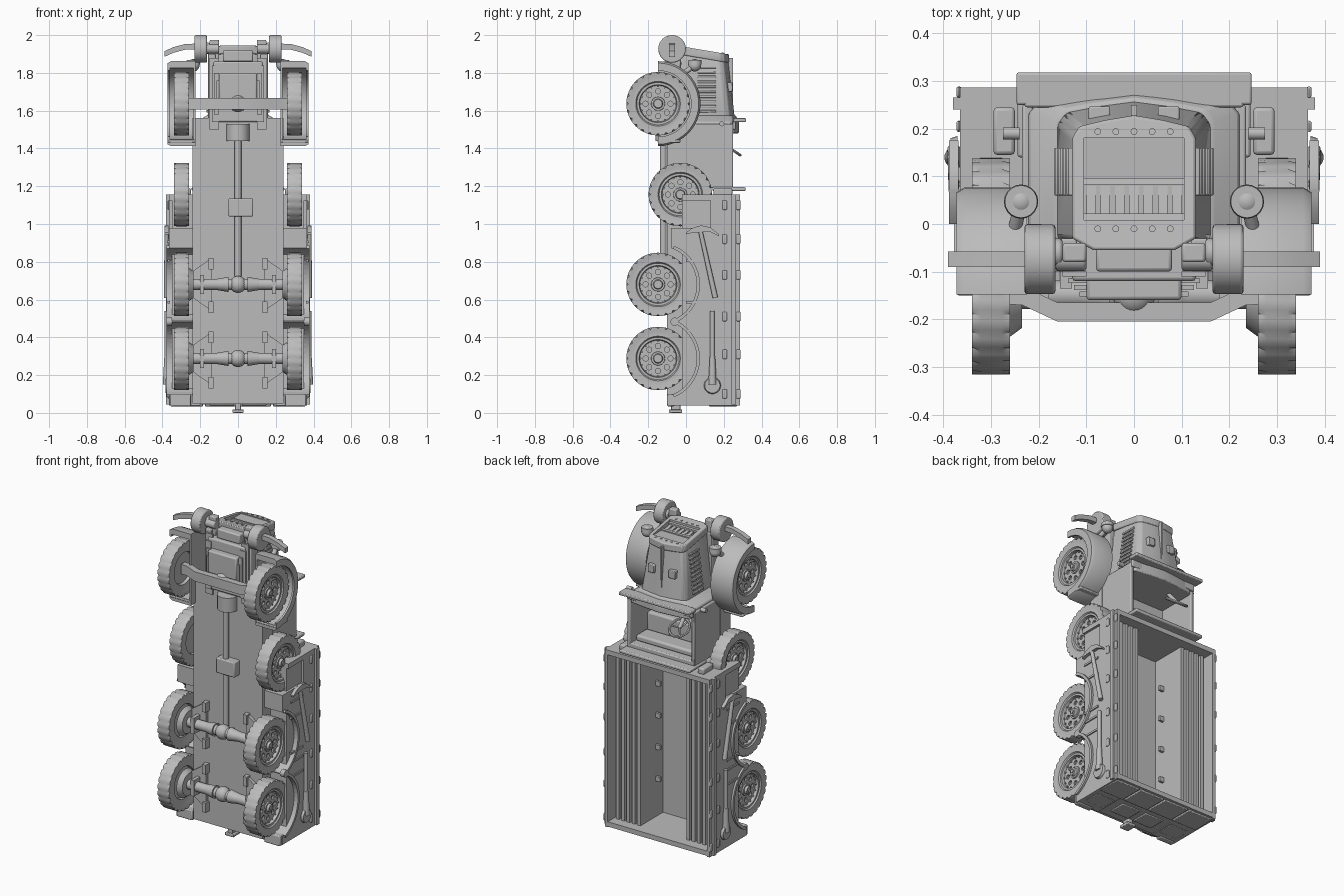
import bpy, bmesh
from math import sin, cos, pi
from mathutils import Vector, Matrix

cube = bpy.data.objects.get("Cube")
if cube:
    bpy.data.objects.remove(cube, do_unlink=True)

paint = bpy.data.materials.new("plain_grey")
paint.use_nodes = True
GREY = (0.5, 0.5, 0.5, 1)
paint.diffuse_color = GREY
paint.node_tree.nodes["Principled BSDF"].inputs["Base Color"].default_value = GREY
parts = []

def finish(name, bm, bevel=0, mirror=False):
    bmesh.ops.recalc_face_normals(bm, faces=bm.faces)
    if mirror:
        new = bmesh.ops.duplicate(bm, geom=bm.verts[:] + bm.edges[:] + bm.faces[:])["geom"]
        for v in new:
            if isinstance(v, bmesh.types.BMVert):
                v.co.x *= -1
        bmesh.ops.reverse_faces(bm, faces=[f for f in new if isinstance(f, bmesh.types.BMFace)])
    me = bpy.data.meshes.new(name)
    bm.to_mesh(me)
    bm.free()
    me.materials.append(paint)
    ob = bpy.data.objects.new(name, me)
    bpy.context.collection.objects.link(ob)
    parts.append(ob)
    if bevel:
        m = ob.modifiers.new("bevel", "BEVEL")
        m.width, m.segments, m.limit_method = bevel, 2, "ANGLE"
    return ob

def add_box(bm, x, y, z):
    size = Matrix.Diagonal((x[1] - x[0], y[1] - y[0], z[1] - z[0], 1))
    mid = Vector((x[0] + x[1], y[0] + y[1], z[0] + z[1])) / 2
    bmesh.ops.create_cube(bm, size=1, matrix=Matrix.Translation(mid) @ size)

def boxes(name, items, bevel=0, mirror=False):
    bm = bmesh.new()
    for b in items:
        add_box(bm, *b)
    return finish(name, bm, bevel, mirror)

def add_rod(bm, a, b, r, r2=None, seg=20):
    a, b = Vector(a), Vector(b)
    rot = (b - a).to_track_quat("Z", "Y").to_matrix().to_4x4()
    bmesh.ops.create_cone(bm, cap_ends=True, segments=seg, radius1=r, radius2=r if r2 is None else r2,
                          depth=(b - a).length, matrix=Matrix.Translation((a + b) / 2) @ rot)

def rods(name, items, mirror=False, bevel=0):
    bm = bmesh.new()
    for i in items:
        add_rod(bm, *i)
    return finish(name, bm, bevel, mirror)

def loft(name, sections, bevel=0, mirror=False, closed=False):
    bm = bmesh.new()
    rings = [[bm.verts.new(p) for p in s] for s in sections]
    n = len(rings[0])
    pairs = list(zip(rings, rings[1:])) + ([(rings[-1], rings[0])] if closed else [])
    for a, b in pairs:
        for i in range(n):
            bm.faces.new((a[i], a[(i + 1) % n], b[(i + 1) % n], b[i]))
    if not closed:
        bm.faces.new(rings[0])
        bm.faces.new(rings[-1])
    return finish(name, bm, bevel, mirror)

def cut(ob, cutter):
    m = ob.modifiers.new("cut", "BOOLEAN")
    m.operation, m.object, m.solver = "DIFFERENCE", cutter, "EXACT"
    cutter.hide_render = True
    cutter.hide_set(True)
    parts.remove(cutter)

# Wheel: lathed tyre with notched shoulders, drilled disc, hub
SEG = 96
TYRE = [(-.03, .1), (-.036, .14), (-.04, .155), (-.04, .168), (-.022, .168), (.022, .168),
        (.04, .168), (.04, .155), (.036, .14), (.038, .118), (.03, .112), (.03, .1), (.008, .095), (-.01, .095)]
rings = []
for s in range(SEG):
    t = 2 * pi * s / SEG
    ring = []
    for x, r in TYRE:
        if abs(x) == .04 and r == .168 and s % 4 == 0:
            r = .157
        ring.append((x, r * cos(t), r * sin(t)))
    rings.append(ring)
tyre = loft("tyre", rings, closed=True)
disc = rods("wheel_disc", [((-.012, 0, 0), (.012, 0, 0), .098, .098, 40)])
ring8 = [(.066 * cos(k * pi / 4), .066 * sin(k * pi / 4)) for k in range(8)]
cut(disc, rods("hole_cutter", [((0, y, z), (.05, y, z), .014, .014, 10) for y, z in ring8]))
hub = rods("wheel_hub", [((-.01, 0, 0), (.02, 0, 0), .04, .036), ((.02, 0, 0), (.034, 0, 0), .026, .022),
                         ((.034, 0, 0), (.04, 0, 0), .012)]
           + [((.01, .092 * cos(k * pi / 8), .092 * sin(k * pi / 8)),
               (.02, .092 * cos(k * pi / 8), .092 * sin(k * pi / 8)), .005, .005, 6) for k in range(16)])
bpy.context.view_layer.update()
disc_mesh = bpy.data.meshes.new_from_object(disc.evaluated_get(bpy.context.evaluated_depsgraph_get()))
helper = disc.modifiers["cut"].object
disc.modifiers.clear()
disc.data = disc_mesh
bpy.data.objects.remove(helper)
masters = [tyre, disc, hub]
AXLES = {"front": (-.148, 1.637), "spare": (-.03, 1.156), "middle": (-.148, .68), "rear": (-.148, .288)}
for label, (y, z) in AXLES.items():
    for side, sx in (("left", 1), ("right", -1)):
        for m in masters:
            ob = bpy.data.objects.new(f"{label}_{side}_{m.name}", m.data)
            ob.location = (.3 * sx, y, z)
            ob.rotation_euler.z = 0 if sx > 0 else pi
            bpy.context.collection.objects.link(ob)
            parts.append(ob)
for m in masters:
    parts.remove(m)
    bpy.data.objects.remove(m)

# Hull and side skirts with wheel arches
boxes("hull", [((-.24, .24), (-.1, 0), (.05, 1.56))])
skirt = boxes("skirt", [((.2, .365), (-.08, .15), (.04, .98))], mirror=True)
cut(skirt, rods("arch_cutter", [((.235, y, z), (.5, y, z), .205, .205, 48)
                                for y, z in (AXLES["middle"], AXLES["rear"])], mirror=True))
for label in ("middle", "rear"):
    y0, z0 = AXLES[label]
    arc = [pi * k / 24 for k in range(3, 22)]
    loft(label + "_arch_lip", [[(x, y0 + r * sin(t), z0 + r * cos(t)) for x, r in
                               ((.34, .205), (.378, .205), (.378, .222), (.34, .222))] for t in arc], mirror=True)
boxes("skirt_ribs", [((.36, .372), (0, .12), (z, z + .012)) for z in (.43, .52, .58, .8, .9)], mirror=True)
rods("filler_cap", [((.35, -.06, .483), (.378, -.06, .483), .022)], mirror=True)

# Cargo box with slatted benches
boxes("cargo_walls", [((.345, .365), (.13, .286), (.04, 1.155))], mirror=True)
boxes("cargo_ends", [((-.365, .365), (-.02, .286), (1.125, 1.155)), ((-.365, .365), (-.08, .286), (.045, .075))])
boxes("cargo_rail", [((.36, .38), (.24, .265), (.045, 1.155))], mirror=True)
boxes("cargo_clips", [((.362, .373), (y - .012, y + .012), (z - .025, z + .025))
                      for y in (.205, .277) for z in (.1, .31, .51, .73, .92, 1.1)], .006, True)
boxes("benches", [((.16, .35), (-.02, .205), (.07, 1.13))], mirror=True)
boxes("bench_slats", [((x, x + .022), (.2, .225), (.07, 1.13)) for x in (.16, .197, .234, .271, .308)], mirror=True)
boxes("bench_brackets", [((.13, .165), (.06, .075), (z, z + .03)) for z in (.3, .5, .7, .9)], mirror=True)
boxes("tailgate_panels", [((x, x + .17), (.12, .27), (.035, .05)) for x in (-.355, -.175, .005, .185)]
      + [((x, x + .13), (-.03, .08), (.038, .05)) for x in (-.34, -.15, .02, .21)], .004)
boxes("rear_steps", [((.25, .36), (-.1, -.06), (.035, .1))], .006, True)
boxes("tow_hook", [((-.016, .016), (-.08, -.03), (.015, .06)), ((-.03, .03), (-.09, -.02), (0, .018))], .004)

# Running gear
rods("drive_shaft", [((0, -.12, .7), (0, -.12, 1.5), .018), ((0, -.1, 1.44), (0, -.1, 1.53), .062)])
boxes("transfer_case", [((-.05, .08), (-.15, -.08), (1.04, 1.135))], .006)
for label in ("middle", "rear", "front"):
    y, z = AXLES[label]
    bm = bmesh.new()
    bmesh.ops.create_uvsphere(bm, u_segments=24, v_segments=12, radius=.045, matrix=Matrix.Translation((0, y, z)))
    if label != "front":
        add_rod(bm, (-.28, y, z), (.28, y, z), .03)
        for s in (-1, 1):
            add_rod(bm, (s * .05, y, z), (s * .11, y, z), .04, .03)
            add_box(bm, (s * .19 - .011, s * .19 + .011), (y - .035, y + .06), (z - .05, z + .05))
            add_rod(bm, (s * .235, y, z), (s * .262, y, z), .07, .09)
    finish(label + "_axle", bm)
boxes("spring_hangers", [((.13, .155), (-.135, -.09), (z - .03, z + .03)) for z in (.16, .4, .56, .79)], mirror=True)
loft("suspension_arms", [[(x, y, z) for z in (c - h, c + h) for y in ((-.12, -.09) if z < c else (-.09, -.12))]
                         for c, x, h in ((.68, .14, .14), (.68, .24, .07))], mirror=True)
loft("rear_suspension_arms", [[(x, y, z) for z in (c - h, c + h) for y in ((-.12, -.09) if z < c else (-.09, -.12))]
                              for c, x, h in ((.288, .14, .14), (.288, .24, .07))], mirror=True)
loft("front_beam", [[(x, y + dy, 1.637 + dz) for dy, dz in ((-.02, -.03), (.02, -.03), (.02, .03), (-.02, .03))]
                    for x, y in ((-.28, -.148), (-.235, -.15), (-.16, -.185), (.16, -.185), (.235, -.15), (.28, -.148))])

# Engine underside and frame
boxes("frame_rails", [((.12, .16), (-.1, -.03), (1.5, 1.9))], .005, True)
boxes("leaf_springs", [((.1, .15 - i * .012), (-.11 - i * .014, -.1 - i * .014), (1.5 + i * .04, 1.88 - i * .04))
                       for i in range(4)], mirror=True)
boxes("oil_pan", [((-.1, .1), (-.16, -.04), (1.66, 1.8)), ((-.13, .13), (-.12, -.02), (1.54, 1.86)),
                  ((-.08, .08), (-.1, -.04), (1.86, 1.92))], .008)

# Front fenders
y0, z0 = AXLES["front"]
loft("front_fender", [[(x, y0 + r * sin(t), z0 + r * cos(t)) for x, r in
                      ((.225, .19), (.36, .19), (.36, .175), (.372, .175), (.372, .215), (.355, .225), (.225, .225))]
                     for t in [pi * k / 24 for k in range(25)]], mirror=True)
loft("fender_inner", [[(x, y0, z0 - .2)] + [(x, y0 + .2 * sin(pi * k / 16), z0 - .2 * cos(pi * k / 16))
                      for k in range(1, 17)] for x in (.225, .235)], mirror=True)
boxes("fender_lip", [((.225, .372), (-.15, -.03), (1.43, 1.445))], .005, True)

# Bonnet, radiator and cowl
HALF = [(.085, -.055), (.13, -.03), (.13, .18), (.115, .205), (.06, .218), (0, .228)]
OUTLINE = HALF + [(-x, y) for x, y in reversed(HALF[:-1])]
def outline(sx, top, z, slope=.0):
    return [(x * sx, y if y < .1 else y + top, z - slope * (y + .05)) for x, y in OUTLINE]
loft("bonnet", [outline(.95, -.005, 1.9, .1), outline(1.25, .03, 1.56)], .008)
radiator = loft("radiator_frame", [outline(1, 0, 1.9, .17), outline(1, 0, 1.945, .17)], .006)
cut(radiator, boxes("grille_cutter", [((-.105, .105), (.008, .18), (1.9, 2))]))
grille = boxes("grille", [((x - .01, x + .01), (.008, .18), (1.895, 1.922)) for x in [.03 * k for k in range(-3, 4)]]
               + [((-.105, .105), (y - .007, y + .007), (1.895, 1.932)) for y in (.015, .09, .165)]
               + [((-.105, .105), (.008, .18), (1.87, 1.897))])
bolts = rods("grille_bolts", [((.038 * k, y, 1.94), (.038 * k, y, 1.949), .007) for k in range(-2, 3) for y in (-.01, .194)])
for ob in (grille, bolts):
    for v in ob.data.vertices:
        v.co.z -= .17 * (v.co.y + .05)
boxes("bonnet_louvres", [((.12, .168 - .03 * k / 9), (.06, .16), (1.59 + .026 * k, 1.603 + .026 * k))
                         for k in range(10)], .003, True)
boxes("bonnet_hinge", [((-.006, .006), (.22, .25), (1.6, 1.88))])
boxes("bonnet_hatches", [((.05, .095), (.2, .247), (1.7, 1.75))], .004, True)
loft("cowl", [outline(1.27, .035, 1.575), outline(1.7, .052, 1.54), outline(1.73, .052, 1.48)], .006)

# Open cab
boxes("cab_sides", [((.212, .235), (-.1, .25), (1.19, 1.53))], .006, True)
boxes("cab_back", [((-.235, .235), (-.02, .25), (1.19, 1.22)), ((-.245, .245), (.14, .315), (1.175, 1.195))], .006)
boxes("cab_seat", [((-.21, .21), (0, .09), (1.22, 1.36)), ((-.21, .21), (.09, .2), (1.215, 1.255))], .012)
boxes("windscreen", [((-.247, .247), (.25, .318), (1.54, 1.56)), ((-.23, .23), (.245, .262), (1.5, 1.56))], .005)
rods("side_lamps", [((.24, .19, 1.53), (.275, .19, 1.53), .013)], True)
boxes("side_cans", [((.25, .295), (.145, .245), (1.15, 1.19))], .008, True)
wheel_at = Matrix.Translation((-.12, .235, 1.4)) @ Matrix.Rotation(-.6, 4, "X")
def wheel_ring(k):
    c = Vector((cos(k * pi / 16), sin(k * pi / 16), 0))
    return [wheel_at @ (c * (.062 + .008 * cos(j * pi / 3)) + Vector((0, 0, .008 * sin(j * pi / 3)))) for j in range(6)]
loft("steering_wheel", [wheel_ring(k) for k in range(32)], closed=True)
spokes = [wheel_at @ Vector((.06 * cos(a), .06 * sin(a), 0)) for a in (0, 2.1, 4.2)]
rods("steering_column", [(wheel_at.translation, p, .005) for p in spokes] + [(wheel_at.translation, (-.12, .15, 1.5), .012)])

# Bumper, rollers and headlights
rods("bumper_rollers", [((.165, -.074, 1.927), (.23, -.074, 1.927), .073, .073, 40),
                        ((.1, -.074, 1.927), (.165, -.074, 1.927), .025), ((.15, -.06, 1.93), (.18, -.06, 1.93), .03)], True, .006)
loft("bumper_arms", [[(x, y, z + dz) for y, dz in ((-.09, -.015), (-.058, -.015), (-.058, .015), (-.09, .015))]
                     for x, z in ((.22, 1.94), (.28, 1.938), (.34, 1.922), (.39, 1.9))], mirror=True)
boxes("bumper_bracket", [((.1, .15), (-.08, -.04), (1.85, 1.975))], .006, True)
bm = bmesh.new()
bmesh.ops.create_uvsphere(bm, u_segments=24, v_segments=12, radius=.033, matrix=Matrix.Translation((.237, .047, 1.84)))
add_rod(bm, (.237, .047, 1.845), (.237, .047, 1.868), .036, .034)
add_rod(bm, (.237, .047, 1.84), (.25, -.01, 1.8), .014)
finish("headlights", bm, mirror=True)

# Side tools
rods("pick_handle", [((.378, .07, .99), (.378, .155, .61), .011, .014)], True)
loft("pick_head", [[(.378 + dx, y, z + dz * w) for dx, dz in ((-.01, -1), (.01, -1), (.01, 1), (-.01, 1))]
                   for y, z, w in ((0, .95, .005), (.03, .965, .012), (.08, .975, .018), (.13, .97, .012), (.175, .94, .005))], mirror=True)
rods("shovel", [((.376, .14, .54), (.376, .14, .17), .012), ((.37, .14, .145), (.385, .14, .145), .045, .04),
                ((.376, .14, .3), (.376, .14, .15), .014, .022)], True)

# Smooth curved surfaces, keep hard edges
bpy.ops.object.select_all(action="DESELECT")
for ob in parts:
    ob.select_set(True)
bpy.context.view_layer.objects.active = parts[0]
bpy.ops.object.shade_smooth_by_angle(angle=.6)
